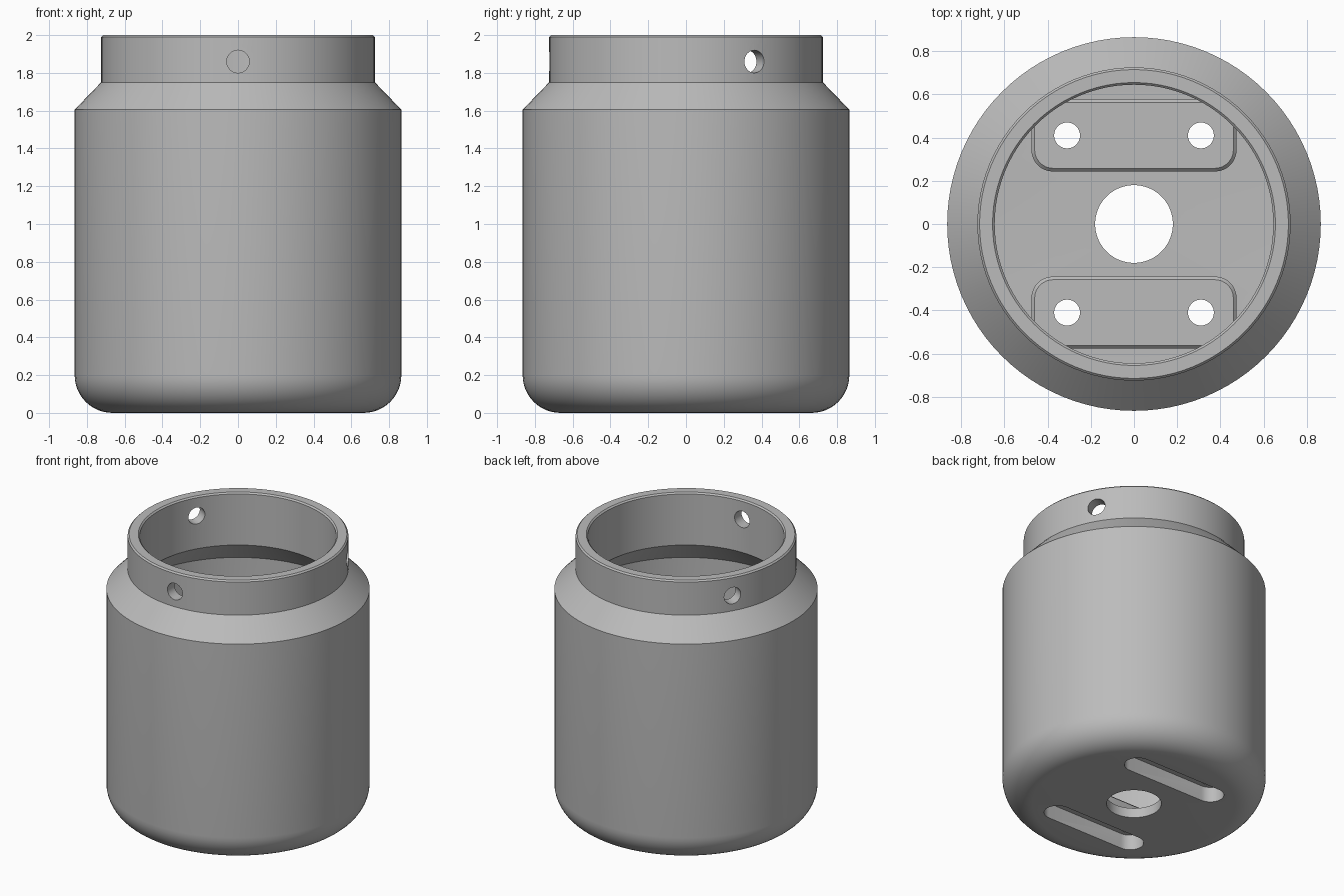
import bpy, bmesh, math
from mathutils import Matrix, Vector

if "Cube" in bpy.data.objects:
    bpy.data.objects.remove(bpy.data.objects["Cube"], do_unlink=True)

SEGMENTS = 96
WALL = 0.07

grey = bpy.data.materials.new("plain grey")
grey.use_nodes = True
colour = (0.5, 0.5, 0.5, 1)
grey.diffuse_color = colour
grey.node_tree.nodes["Principled BSDF"].inputs["Base Color"].default_value = colour


def make_object(name, bm):
    bmesh.ops.recalc_face_normals(bm, faces=bm.faces)
    mesh = bpy.data.meshes.new(name)
    bm.to_mesh(mesh)
    bm.free()
    mesh.materials.append(grey)
    obj = bpy.data.objects.new(name, mesh)
    bpy.context.collection.objects.link(obj)
    return obj


def arc(cx, cy, r, start, end, steps):
    angles = [math.radians(start + (end - start) * i / steps) for i in range(steps + 1)]
    return [(cx + r * math.cos(a), cy + r * math.sin(a)) for a in angles]


def lathe(name, profile):
    """Closed radius/height profile turned about z."""
    bm = bmesh.new()
    rings = []
    for i in range(SEGMENTS):
        a = math.tau * i / SEGMENTS
        rings.append([bm.verts.new((r * math.cos(a), r * math.sin(a), z)) for r, z in profile])
    n = len(profile)
    for i, ring in enumerate(rings):
        after = rings[(i + 1) % SEGMENTS]
        for j in range(n):
            k = (j + 1) % n
            bm.faces.new((ring[j], after[j], after[k], ring[k]))
    return make_object(name, bm)


def rounded_block(name, y, hx, hy, r, z0, z1, chamfer=0):
    """Upright block with rounded corners and an optional chamfered top."""
    def layer(inset, z):
        pts = []
        for k, (sx, sy) in enumerate([(1, 1), (-1, 1), (-1, -1), (1, -1)]):
            pts += arc(sx * (hx - r), y + sy * (hy - r), r - inset, 90 * k, 90 * k + 90, 8)
        # skip points that meet where an end is fully round
        kept = [p for i, p in enumerate(pts) if math.dist(p, pts[i - 1]) > 1e-5]
        return [bm.verts.new((px, py, z)) for px, py in kept]

    bm = bmesh.new()
    layers = [layer(0, z0), layer(0, z1 - chamfer)]
    if chamfer:
        layers.append(layer(chamfer, z1))
    for low, high in zip(layers, layers[1:]):
        for i in range(len(low)):
            bm.faces.new((low[i - 1], low[i], high[i], high[i - 1]))
    bm.faces.new(layers[0])
    bm.faces.new(layers[-1])
    return make_object(name, bm)


def rod(name, r, length, matrix):
    bm = bmesh.new()
    bmesh.ops.create_cone(bm, cap_ends=True, segments=32, radius1=r, radius2=r,
                          depth=length, matrix=matrix)
    return make_object(name, bm)


def combine(target, tool, operation):
    mod = target.modifiers.new(tool.name, 'BOOLEAN')
    mod.operation = operation
    mod.solver = 'EXACT'
    mod.object = tool
    bpy.context.view_layer.objects.active = target
    bpy.ops.object.modifier_apply(modifier=mod.name)
    bpy.data.objects.remove(tool, do_unlink=True)


# Hollow shell: centre hole, rounded base, shoulder, neck, then back down inside
profile = [(0.18, 0.0)]
profile += arc(0.665, 0.2, 0.2, -90, 0, 12)
profile += [(0.865, 1.605), (0.725, 1.75), (0.725, 1.99), (0.715, 2.0),
            (0.655, 2.0), (0.645, 1.99), (0.645, 1.62), (0.795, 1.46)]
profile += arc(0.665, 0.2, 0.2 - WALL, 0, -90, 10)
profile += [(0.18, WALL)]
container = lathe("container_body", profile)

# Raised mounting pads on the floor, with slots beneath and screw holes through
for side in (-1, 1):
    y = side * 0.41
    combine(container, rounded_block("mounting_pad", y, 0.475, 0.167, 0.1, 0.03, 0.18, 0.015), 'UNION')
    combine(container, rounded_block("slot_cutter", y, 0.40, 0.09, 0.09, -0.1, 0.11), 'DIFFERENCE')
    for x in (-0.31, 0.31):
        place = Matrix.Translation((x, y, 0.15))
        combine(container, rod("screw_cutter", 0.06, 0.3, place), 'DIFFERENCE')

# Three radial holes spaced evenly round the neck
for k in range(3):
    a = math.radians(-90 + 120 * k)
    out = Vector((math.cos(a), math.sin(a), 0))
    place = Matrix.Translation(out * 0.69 + Vector((0, 0, 1.86))) @ out.to_track_quat('Z', 'Y').to_matrix().to_4x4()
    combine(container, rod("neck_cutter", 0.06, 0.3, place), 'DIFFERENCE')

# Smooth curves, crisp edges
bpy.ops.object.select_all(action='DESELECT')
container.select_set(True)
bpy.context.view_layer.objects.active = container
bpy.ops.object.shade_smooth_by_angle(angle=math.radians(30))
